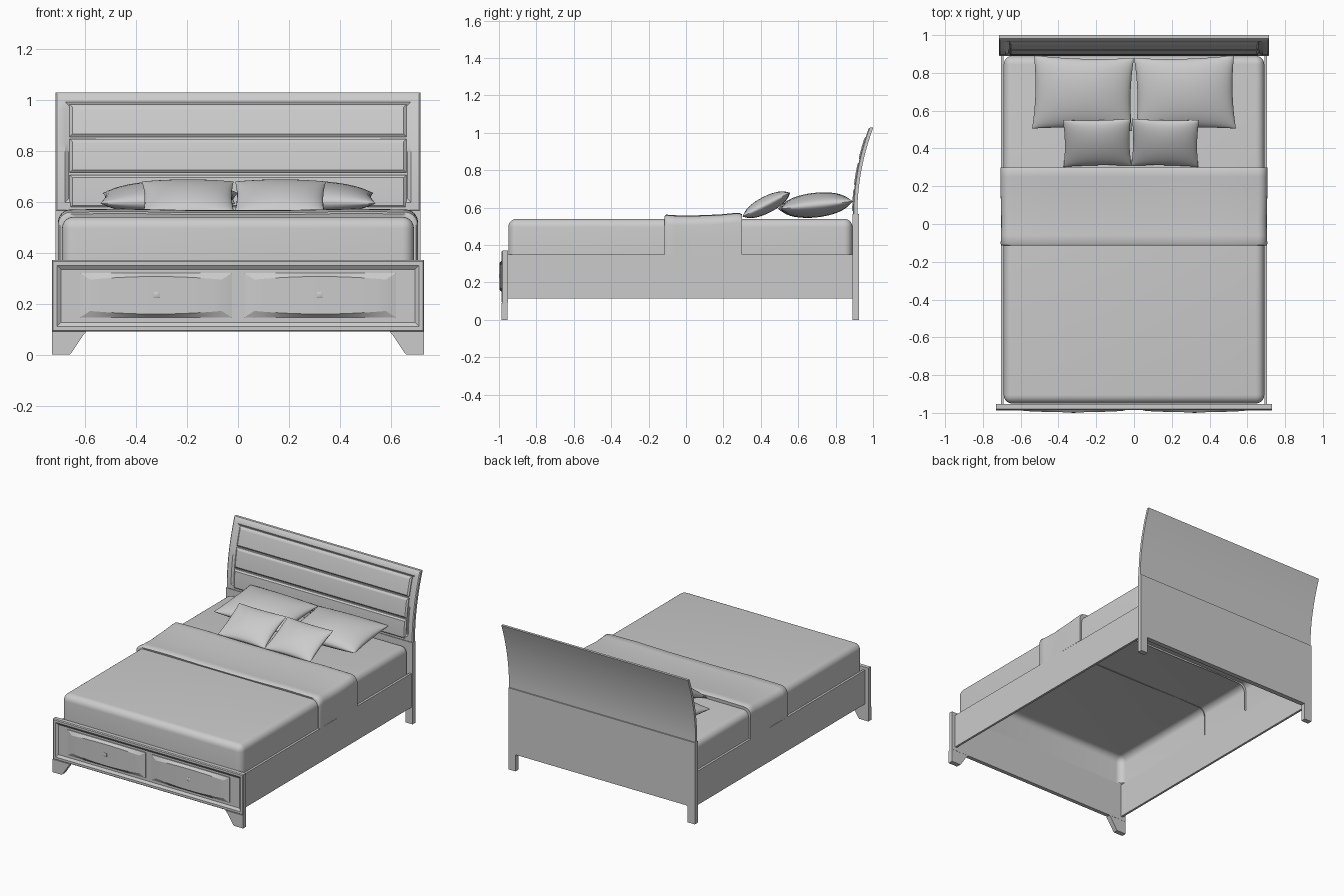
import bpy, bmesh, math
from mathutils import Matrix, Vector

if "Cube" in bpy.data.objects:
    bpy.data.objects.remove(bpy.data.objects["Cube"])


def finish(name, bm, angle=35):
    bmesh.ops.recalc_face_normals(bm, faces=bm.faces)
    me = bpy.data.meshes.new(name)
    bm.to_mesh(me)
    bm.free()
    ob = bpy.data.objects.new(name, me)
    bpy.context.collection.objects.link(ob)
    bpy.ops.object.select_all(action='DESELECT')
    ob.select_set(True)
    bpy.context.view_layer.objects.active = ob
    bpy.ops.object.shade_smooth_by_angle(angle=math.radians(angle))
    return ob


def loft(bm, rows, closed=False):
    """Join rows of points with quads; returns the vertex rows."""
    vr = [[bm.verts.new(p) for p in r] for r in rows]
    for a, b in zip(vr, vr[1:]):
        n = len(a)
        for i in range(n if closed else n - 1):
            j = (i + 1) % n
            bm.faces.new((a[i], a[j], b[j], b[i]))
    return vr


def bend(z):
    return 0.085 * max(0, (z - 0.565) / 0.462) ** 2


def panel(name, x0, x1, z0, z1, profile, curved=False):
    """Nested rectangles (inset, y) from back to front, capped at both ends."""
    bm = bmesh.new()
    rows = [[(x0 + i, y, z0 + i), (x1 - i, y, z0 + i), (x1 - i, y, z1 - i), (x0 + i, y, z1 - i)]
            for i, y in profile]
    vr = loft(bm, rows, True)
    bm.faces.new(vr[0])
    bm.faces.new(vr[-1])
    if curved:
        for k in range(1, 14):
            geom = bm.verts[:] + bm.edges[:] + bm.faces[:]
            bmesh.ops.bisect_plane(bm, geom=geom, plane_co=(0, 0, 0.565 + k * 0.033), plane_no=(0, 0, 1))
        for v in bm.verts:
            v.co.y += bend(v.co.z)
    return finish(name, bm)


def box(name, x0, x1, y0, y1, z0, z1):
    return panel(name, x0, x1, z0, z1, [(0, y1), (0, y0)])


# Headboard: curved framed upper part, planks, flat lower part and legs
panel("headboard_frame", -0.715, 0.715, 0.56, 1.027,
      [(0, 0.916), (0, 0.898), (0.006, 0.893), (0.036, 0.893), (0.05, 0.903)], True)
for i, (a, b) in enumerate([(0.575, 0.705), (0.714, 0.845), (0.854, 0.98)]):
    panel(f"headboard_plank_{i}", -0.66, 0.66, a, b, [(0, 0.908), (0, 0.896), (0.01, 0.888)], True)
box("headboard_lower", -0.715, 0.715, 0.89, 0.924, 0.115, 0.565)

# Footboard with mitred rim and lower moulding
panel("footboard", -0.73, 0.73, 0.09, 0.37,
      [(0, -0.953), (0, -0.98), (0.005, -0.986), (0.02, -0.986), (0.036, -0.974)])


def drawer(name, x0, x1, z0=0.145, z1=0.32, n=14):
    bm = bmesh.new()
    rows = [[(x0, -0.97, z) for z in (z0, z0, z0, z1, z1, z1)]]
    rows = []
    edge = lambda x: [(x, -0.97, z0), (x, -0.98, z0), (x, -0.98, z0), (x, -0.98, z1), (x, -0.98, z1), (x, -0.97, z1)]
    rows.append(edge(x0))
    for i in range(n + 1):
        t = 2 * i / n - 1
        x = (x0 + x1) / 2 + t * ((x1 - x0) / 2 - 0.04)
        s = 0.026 - 0.012 * (1 - t * t)
        y = -0.99 - 0.007 * (1 - t * t)
        rows.append([(x, -0.97, z0), (x, -0.98, z0), (x, y, z0 + s), (x, y, z1 - s), (x, -0.98, z1), (x, -0.97, z1)])
    rows.append(edge(x1))
    vr = loft(bm, rows, True)
    bm.faces.new(vr[0])
    bm.faces.new(vr[-1])
    bmesh.ops.remove_doubles(bm, verts=bm.verts, dist=1e-5)
    finish(name, bm, 15)


# Parts repeated left and right
for s, side in ((-1, "left"), (1, "right")):
    lo, hi = sorted((s * 0.024, s * 0.62))
    drawer(f"drawer_{side}", lo, hi)
    cx = s * 0.32
    panel(f"drawer_knob_{side}", cx - 0.012, cx + 0.012, 0.222, 0.246, [(0, -0.985), (0, -0.998), (0.003, -1.0)])
    lo, hi = sorted((s * 0.69, s * 0.705))
    box(f"side_rail_{side}", lo, hi, -0.955, 0.892, 0.115, 0.35)
    lo, hi = sorted((s * 0.66, s * 0.715))
    box(f"back_leg_{side}", lo, hi, 0.89, 0.924, 0, 0.12)
    bm = bmesh.new()
    foot = [(0.73, 0), (0.73, 0.09), (0.595, 0.09), (0.61, 0.072), (0.655, 0.004), (0.66, 0)]
    vr = loft(bm, [[(s * x, y, z) for x, z in foot] for y in (-0.987, -0.954)], True)
    bm.faces.new(vr[0])
    bm.faces.new(vr[1])
    finish(f"front_foot_{side}", bm)

# Mattress: open-bottomed rounded shell
bm = bmesh.new()
bmesh.ops.create_cube(bm, size=1)
for v in bm.verts:
    v.co = Vector((v.co.x * 1.38, v.co.y * 1.84 - 0.03, 0.445 + v.co.z * 0.19))
bmesh.ops.delete(bm, geom=[f for f in bm.faces if f.normal.z < -0.5], context='FACES_ONLY')
edges = [e for e in bm.edges if max(v.co.z for v in e.verts) > 0.5]
bmesh.ops.bevel(bm, geom=edges, offset=0.045, segments=6, profile=0.5, affect='EDGES')
finish("mattress", bm, 60)

# Folded blanket draped across the mattress
bm = bmesh.new()
rows = []
for y, grow in [(-0.11, -0.02), (-0.115, -0.004), (-0.105, 0.004), (-0.06, 0.001), (0.02, -0.001), (0.1, 0.002),
                (0.18, 0.005), (0.25, 0.012), (0.285, 0.014), (0.3, 0.006), (0.297, -0.025)]:
    w, top, r = 0.703 + min(grow, 0.003), 0.555 + grow, 0.05
    half = [(w, 0.35), (w, 0.43)]
    half += [(w - r + r * math.cos(a), top - r + r * math.sin(a)) for a in [k * math.pi / 12 for k in range(7)]]
    half += [(0.45, top + 0.003), (0.2, top - 0.002)]
    rows.append([(x, y, z) for x, z in half] + [(-x, y, z) for x, z in reversed(half)])
loft(bm, rows)
finish("blanket", bm, 60)


def pillow(name, loc, w, h, t, tilt, spin=0, n=18):
    bm = bmesh.new()
    for s in (-1, 1):
        rows = []
        for i in range(n + 1):
            v = math.sin(math.pi * (i / n - 0.5))
            row = []
            for j in range(n + 1):
                u = math.sin(math.pi * (j / n - 0.5))
                z = s * t * (max(0, 1 - u * u) * max(0, 1 - v * v)) ** 0.5
                row.append((w * u * (1 - 0.05 * (1 - v * v)), h * v * (1 - 0.06 * (1 - u * u)), z))
            rows.append(row)
        loft(bm, rows)
    bmesh.ops.remove_doubles(bm, verts=bm.verts, dist=1e-4)
    m = Matrix.Translation(loc) @ Matrix.Rotation(math.radians(spin), 4, 'Z') @ Matrix.Rotation(math.radians(tilt), 4, 'X')
    bm.transform(m)
    finish(name, bm, 50)


# Pillows: two large behind, two small leaning in front
pillow("large_pillow_left", (-0.27, 0.692, 0.613), 0.265, 0.195, 0.066, 6, -1.5)
pillow("large_pillow_right", (0.27, 0.692, 0.613), 0.265, 0.195, 0.066, 6, 1.5)
pillow("small_pillow_left", (-0.195, 0.43, 0.615), 0.18, 0.14, 0.045, 27, 1)
pillow("small_pillow_right", (0.165, 0.43, 0.615), 0.178, 0.14, 0.045, 27, -1)
